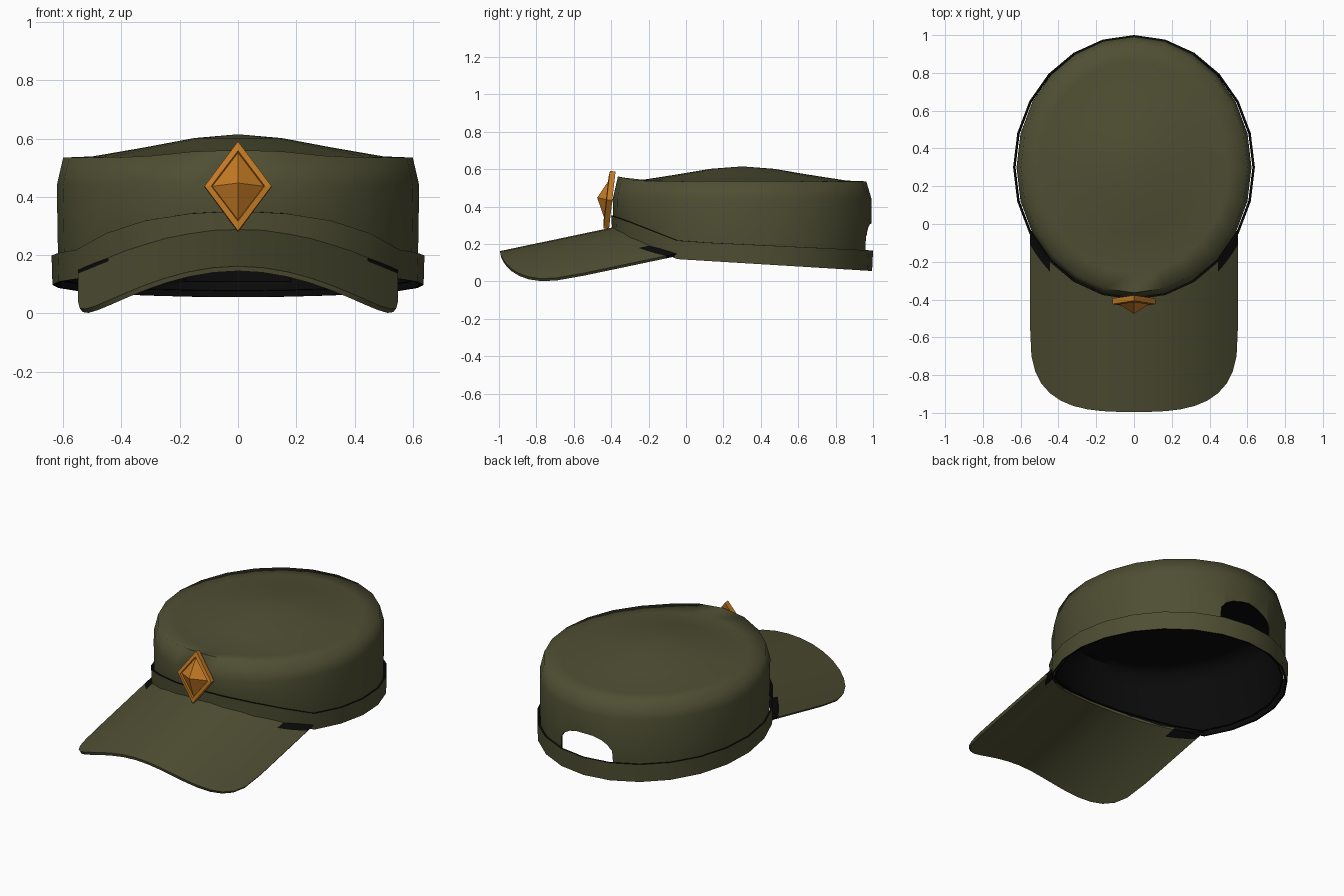
import bpy, bmesh, math

if "Cube" in bpy.data.objects:
    bpy.data.objects.remove(bpy.data.objects["Cube"])

N = 24          # sides of the cap
CY = 0.30       # centre of the head opening


def material(name, rgb):
    m = bpy.data.materials.new(name)
    m.diffuse_color = (*rgb, 1)
    m.use_nodes = True
    m.node_tree.nodes["Principled BSDF"].inputs["Base Color"].default_value = m.diffuse_color
    return m


OLIVE = material("olive cloth", (0.078, 0.078, 0.034))
BLACK = material("black lining", (0.003, 0.003, 0.003))
BRASS = material("orange brass", (0.56, 0.20, 0.018))


def make(name, verts, faces, mats):
    me = bpy.data.meshes.new(name)
    me.from_pydata(verts, [], faces)
    for m in mats:
        me.materials.append(m)
    bm = bmesh.new()
    bm.from_mesh(me)
    bmesh.ops.recalc_face_normals(bm, faces=bm.faces)
    bm.to_mesh(me)
    bm.free()
    ob = bpy.data.objects.new(name, me)
    bpy.context.collection.objects.link(ob)
    return ob


def activate(ob):
    bpy.ops.object.select_all(action='DESELECT')
    ob.select_set(True)
    bpy.context.view_layer.objects.active = ob


def thicken(ob, t, mat_offset):
    s = ob.modifiers.new("thickness", 'SOLIDIFY')
    s.thickness, s.offset = t, -1
    s.material_offset = s.material_offset_rim = mat_offset
    activate(ob)
    bpy.ops.object.modifier_apply(modifier=s.name)


def smooth(ob, deg):
    activate(ob)
    bpy.ops.object.shade_smooth_by_angle(angle=math.radians(deg))


def lerp_path(pts, y):
    for (a, za), (b, zb) in zip(pts, pts[1:]):
        if y <= b:
            return za + (zb - za) * (y - a) / (b - a)
    return pts[-1][1]


def band_low(y):
    return lerp_path([(-0.42, 0.285), (-0.31, 0.24), (-0.06, 0.12), (1.01, 0.055)], y)


def band_high(y):
    return lerp_path([(-0.42, 0.358), (-0.31, 0.32), (-0.04, 0.215), (1.01, 0.165)], y)


def rim(base):
    return lambda y: base + 0.025 * max(0, (-0.25 - y) / 0.11)


def loft(rings, cap=None):
    """Stack of ellipses (rx, ry, height rule), optionally closed at a top point."""
    verts, faces = [], []
    for rx, ry, h in rings:
        for i in range(N):
            a = 2 * math.pi * i / N
            y = CY + ry * math.sin(a)
            verts.append((rx * math.cos(a), y, h(y)))
    for r in range(len(rings) - 1):
        for i in range(N):
            j = (i + 1) % N
            faces.append((r * N + i, r * N + j, (r + 1) * N + j, (r + 1) * N + i))
    if cap:
        verts.append((0, CY, cap))
        k = (len(rings) - 1) * N
        faces += [(k + i, k + (i + 1) % N, len(verts) - 1) for i in range(N)]
    return verts, faces


# Crown with a shallow domed top
v, f = loft([(0.612, 0.675, lambda y: band_low(y) + 0.02),
             (0.618, 0.69, lambda y: band_high(y)),
             (0.622, 0.692, lambda y: 0.44),
             (0.600, 0.664, rim(0.535)),
             (0.50, 0.56, lambda y: 0.539),
             (0.32, 0.36, lambda y: 0.57),
             (0.15, 0.17, lambda y: 0.602)], 0.615)
crown = make("crown", v, f, [OLIVE, BLACK])
thicken(crown, 0.01, 1)

# Arched opening at the back
arch = [(-0.18, 0.11), (0.18, 0.11)]
arch += [(0.18 * math.cos(a), 0.19 + 0.12 * math.sin(a) ** 0.8)
         for a in [math.pi * i / 10 for i in range(1, 10)]]
n = len(arch)
v = [(x, y, z) for y in (0.75, 1.2) for x, z in arch]
f = [tuple(range(n)), tuple(range(n, 2 * n))]
f += [(i, (i + 1) % n, (i + 1) % n + n, i + n) for i in range(n)]
cutter = make("opening_cutter", v, f, [BLACK])
cutter.hide_render = True
b = crown.modifiers.new("opening", 'BOOLEAN')
b.operation, b.object, b.solver = 'DIFFERENCE', cutter, 'EXACT'
activate(crown)
bpy.ops.object.modifier_apply(modifier=b.name)
bpy.data.objects.remove(cutter)
smooth(crown, 85)

# Band around the base
v, f = loft([(0.637, 0.695, band_low), (0.640, 0.70, band_high)])
band = make("band", v, f, [OLIVE, BLACK])
# loft normals must face outward before thickening
if band.data.polygons[0].normal.x < 0:
    band.data.flip_normals()
thicken(band, 0.010, 1)
smooth(band, 40)

# Arched bill
COLS, ROWS = 20, 7
v, f = [], []
for i in range(COLS + 1):
    x = 0.55 * math.sin(math.pi * (i / COLS - 0.5))
    inner = CY - 0.70 * math.sqrt(1 - (x / 0.64) ** 2)
    outer = -0.55 - 0.445 * max(0, 1 - (abs(x) / 0.55) ** 3) ** (1 / 3)
    ys = [inner + 0.02] + [inner - 0.05 + (outer - inner + 0.05) * r / (ROWS - 1)
                           for r in range(ROWS)]
    for y in ys:
        v.append((x, y, 0.285 + 0.21 * (y + 0.41) - 0.70 * x * x))
R = ROWS + 1
f = [(i * R + r, i * R + r + 1, (i + 1) * R + r + 1, (i + 1) * R + r)
     for i in range(COLS) for r in range(ROWS)]
bill = make("bill", v, f, [OLIVE, BLACK])
if bill.data.polygons[0].normal.z < 0:
    bill.data.flip_normals()
for k, p in enumerate(bill.data.polygons):      # dark corners beside the band
    if k % ROWS == 0 and abs(p.center.x) > 0.43:
        p.material_index = 1
thicken(bill, 0.017, 0)
smooth(bill, 40)

# Diamond badge: back plate, raised frame, recessed pyramid
layers = [(0.115, 0.155, 0.030), (0.115, 0.155, 0.0),
          (0.092, 0.122, -0.004), (0.088, 0.116, 0.006)]
v = []
for w, h, y in layers:
    v += [(w, y, 0), (0, y, h), (-w, y, 0), (0, y, -h)]
v.append((0, -0.052, 0.005))
f = [(0, 1, 2, 3)]
for r in range(len(layers) - 1):
    f += [(4 * r + i, 4 * r + (i + 1) % 4, 4 * r + 4 + (i + 1) % 4, 4 * r + 4 + i)
          for i in range(4)]
k = 4 * (len(layers) - 1)
f += [(k + i, k + (i + 1) % 4, k + 4) for i in range(4)]
badge = make("diamond_badge", v, f, [BRASS])
badge.location = (0, -0.424, 0.437)
badge.rotation_euler = (-math.radians(6.5), 0, 0)
